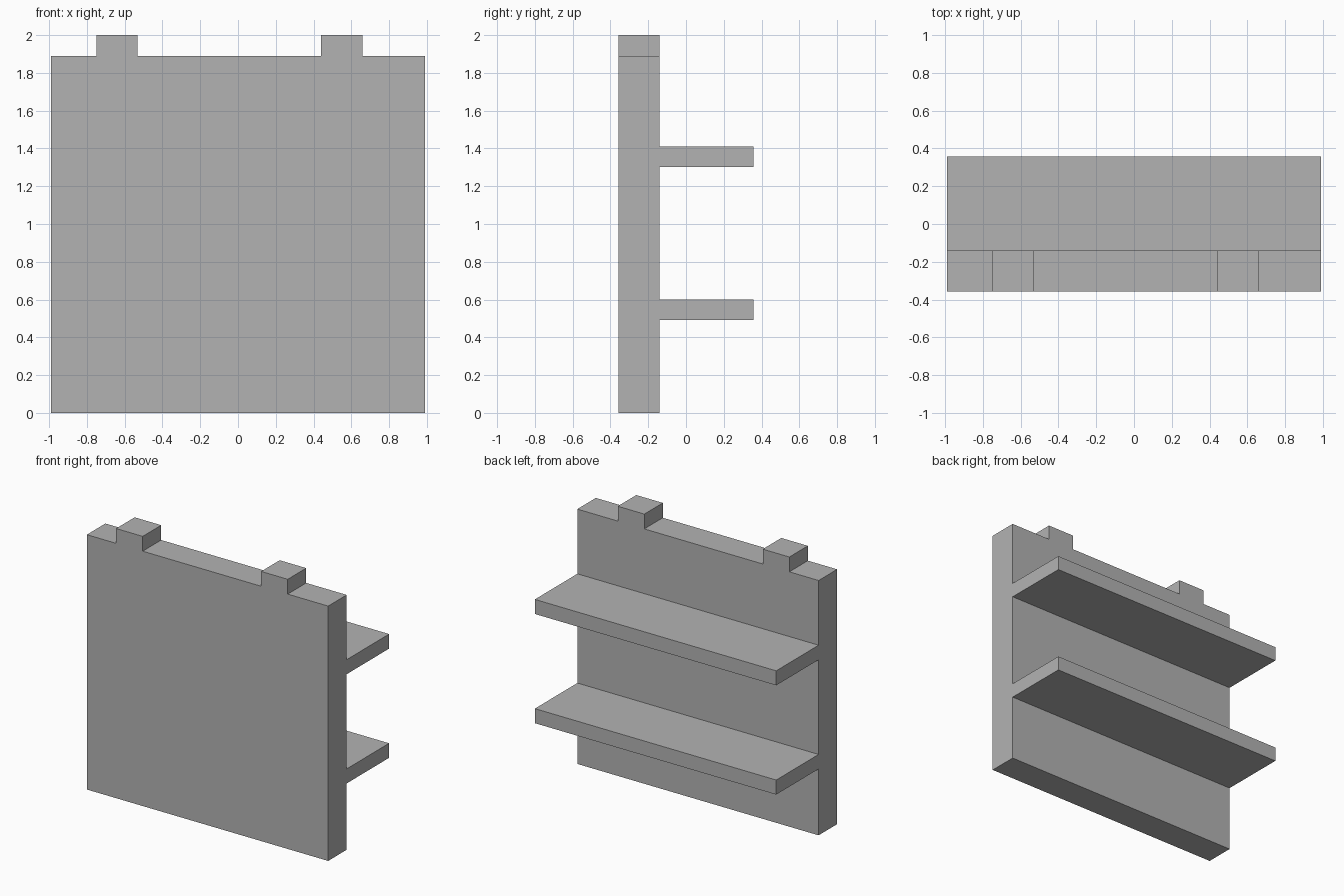
import bpy
import bmesh
from mathutils import Vector

cube = bpy.data.objects.get("Cube")
if cube:
    bpy.data.objects.remove(cube, do_unlink=True)

grey = bpy.data.materials.new("plain_grey")
grey.use_nodes = True
colour = (0.45, 0.45, 0.45, 1.0)
grey.diffuse_color = colour
grey.node_tree.nodes["Principled BSDF"].inputs["Base Color"].default_value = colour


def box(name, low, high, open_side=None):
    """Box between two corners, without the hidden face that meets the panel."""
    low, high = Vector(low), Vector(high)
    bm = bmesh.new()
    bmesh.ops.create_cube(bm, size=1)
    bmesh.ops.scale(bm, vec=high - low, verts=bm.verts)
    bmesh.ops.translate(bm, vec=(low + high) / 2, verts=bm.verts)
    bm.normal_update()
    if open_side:
        hidden = [f for f in bm.faces if f.normal.dot(Vector(open_side)) > 0.9]
        bmesh.ops.delete(bm, geom=hidden, context="FACES")
    mesh = bpy.data.meshes.new(name)
    bm.to_mesh(mesh)
    bm.free()
    mesh.materials.append(grey)
    obj = bpy.data.objects.new(name, mesh)
    bpy.context.collection.objects.link(obj)
    return obj


half_width = 0.99
front, panel_back, shelf_back = -0.357, -0.14, 0.357
panel_top, tab_top = 1.89, 2.0

# Upright panel
box("panel", (-half_width, front, 0), (half_width, panel_back, panel_top))

# Two shelves on the back of the panel
for name, z in (("lower_shelf", 0.492), ("upper_shelf", 1.302)):
    box(name, (-half_width, panel_back, z), (half_width, shelf_back, z + 0.108), (0, -1, 0))

# Two tabs on the top edge, set off centre
for name, x in (("right_tab", -0.75), ("left_tab", 0.44)):
    box(name, (x, front, panel_top), (x + 0.218, panel_back, tab_top), (0, 0, -1))
